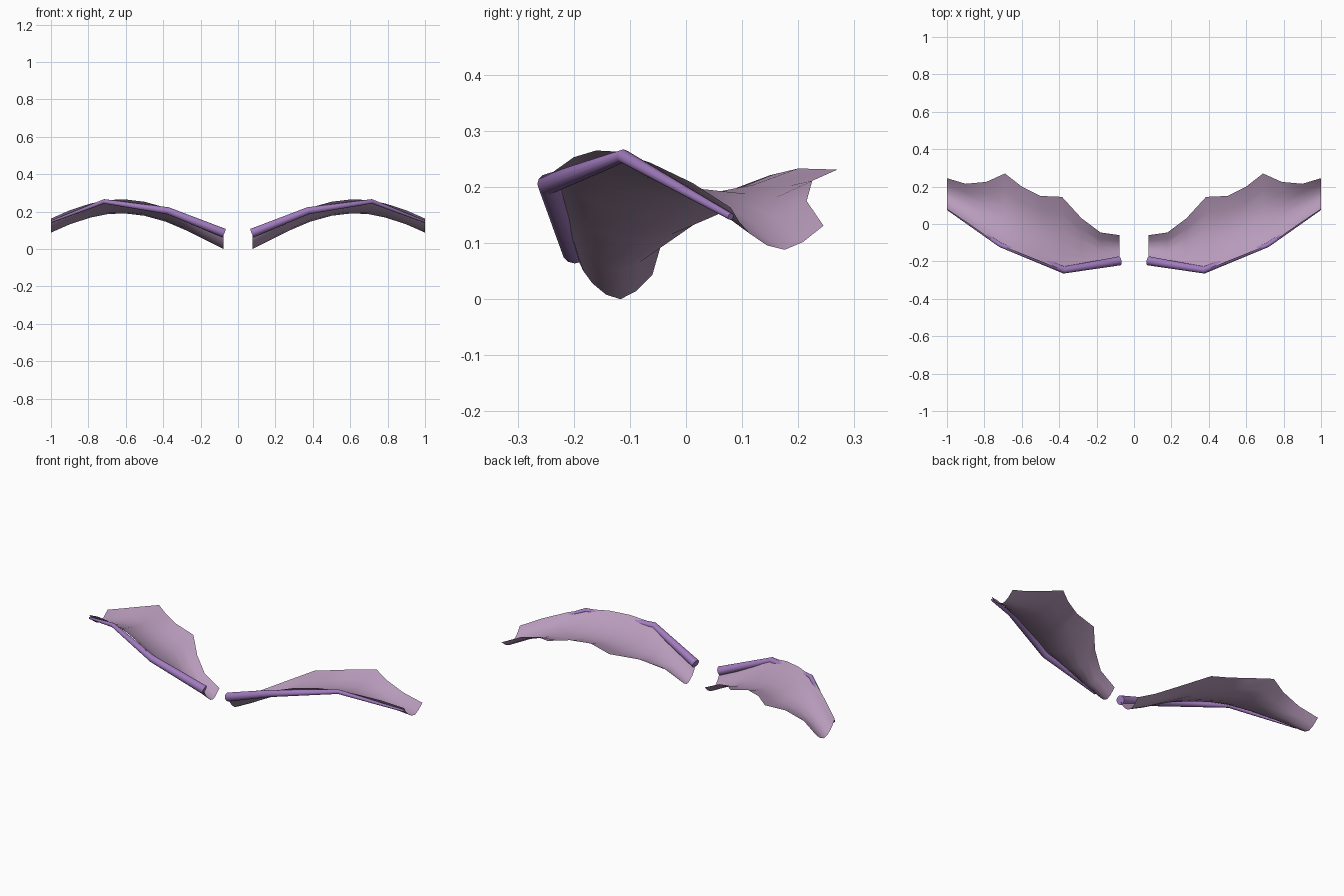
import bpy
import bmesh
import math
from mathutils import Vector

cube = bpy.data.objects.get("Cube")
if cube:
    bpy.data.objects.remove(cube, do_unlink=True)


def make_material(name, rgb):
    mat = bpy.data.materials.new(name)
    mat.use_nodes = True
    mat.diffuse_color = (*rgb, 1)
    mat.node_tree.nodes["Principled BSDF"].inputs["Base Color"].default_value = (*rgb, 1)
    return mat


def finish(name, bm, mat, angle):
    """Turn a left-side bmesh into a smooth object mirrored to the right."""
    mesh = bpy.data.meshes.new(name)
    bm.to_mesh(mesh)
    bm.free()
    mesh.materials.append(mat)
    obj = bpy.data.objects.new(name, mesh)
    bpy.context.collection.objects.link(obj)
    bpy.ops.object.select_all(action="DESELECT")
    obj.select_set(True)
    bpy.context.view_layer.objects.active = obj
    bpy.ops.object.shade_smooth_by_angle(angle=math.radians(angle))
    mirror = obj.modifiers.new("Mirror", "MIRROR")
    mirror.use_mirror_merge = False
    return obj


def bridge(bm, a, b, closed):
    count = len(a)
    for i in range(count if closed else count - 1):
        j = (i + 1) % count
        bm.faces.new((a[i], b[i], b[j], a[j]))


membrane_colour = make_material("pale lavender", (0.48, 0.33, 0.50))
bone_colour = make_material("purple", (0.36, 0.20, 0.52))

# Wing bone: tapered tube with two knees (position, radius)
joints = [
    (Vector((0.076, -0.197, 0.086)), 0.024),
    (Vector((0.375, -0.246, 0.205)), 0.019),
    (Vector((0.715, -0.112, 0.255)), 0.012),
    (Vector((0.997, 0.080, 0.147)), 0.006),
]
SIDES = 12
bm = bmesh.new()
rings = []
for i, (point, radius) in enumerate(joints):
    before = joints[max(i - 1, 0)][0]
    after = joints[min(i + 1, len(joints) - 1)][0]
    into = (point - before).normalized()
    out = (after - point).normalized()
    along = (into + out).normalized()
    side = along.cross(Vector((0, 0, 1))).normalized()
    up = side.cross(along)
    rings.append([
        bm.verts.new(point + radius * (side * math.cos(t) + up * math.sin(t)))
        for t in (math.tau * k / SIDES for k in range(SIDES))
    ])
for a, b in zip(rings, rings[1:]):
    bridge(bm, a, b, True)
bm.faces.new(rings[0])
bm.faces.new(rings[-1])
bmesh.ops.recalc_face_normals(bm, faces=bm.faces)
finish("wing_bones", bm, bone_colour, 40)

# Wing membrane: sagging cross-section swept along an arch,
# each station is (x, leading y, trailing y, height of the sag)
stations = [
    (0.077, -0.195, -0.060, 0.000),
    (0.18, -0.215, -0.045, 0.052),
    (0.28, -0.230, 0.030, 0.101),
    (0.385, -0.245, 0.145, 0.146),
    (0.50, -0.200, 0.150, 0.178),
    (0.60, -0.160, 0.200, 0.190),
    (0.69, -0.122, 0.270, 0.188),
    (0.79, -0.063, 0.225, 0.168),
    (0.90, 0.012, 0.215, 0.132),
    (1.00, 0.080, 0.245, 0.088),
]
# Cross-section from leading to trailing edge: (fraction of chord, rise)
section = [(0, 0.075), (0.09, 0.050), (0.21, 0.028), (0.39, 0.008),
           (0.58, 0), (0.78, 0.014), (1, 0.043)]
bm = bmesh.new()
rows = [
    [bm.verts.new((x, lead + (trail - lead) * u, low + rise)) for u, rise in section]
    for x, lead, trail, low in stations
]
for a, b in zip(rows, rows[1:]):
    bridge(bm, a, b, False)
finish("wing_membranes", bm, membrane_colour, 60)
